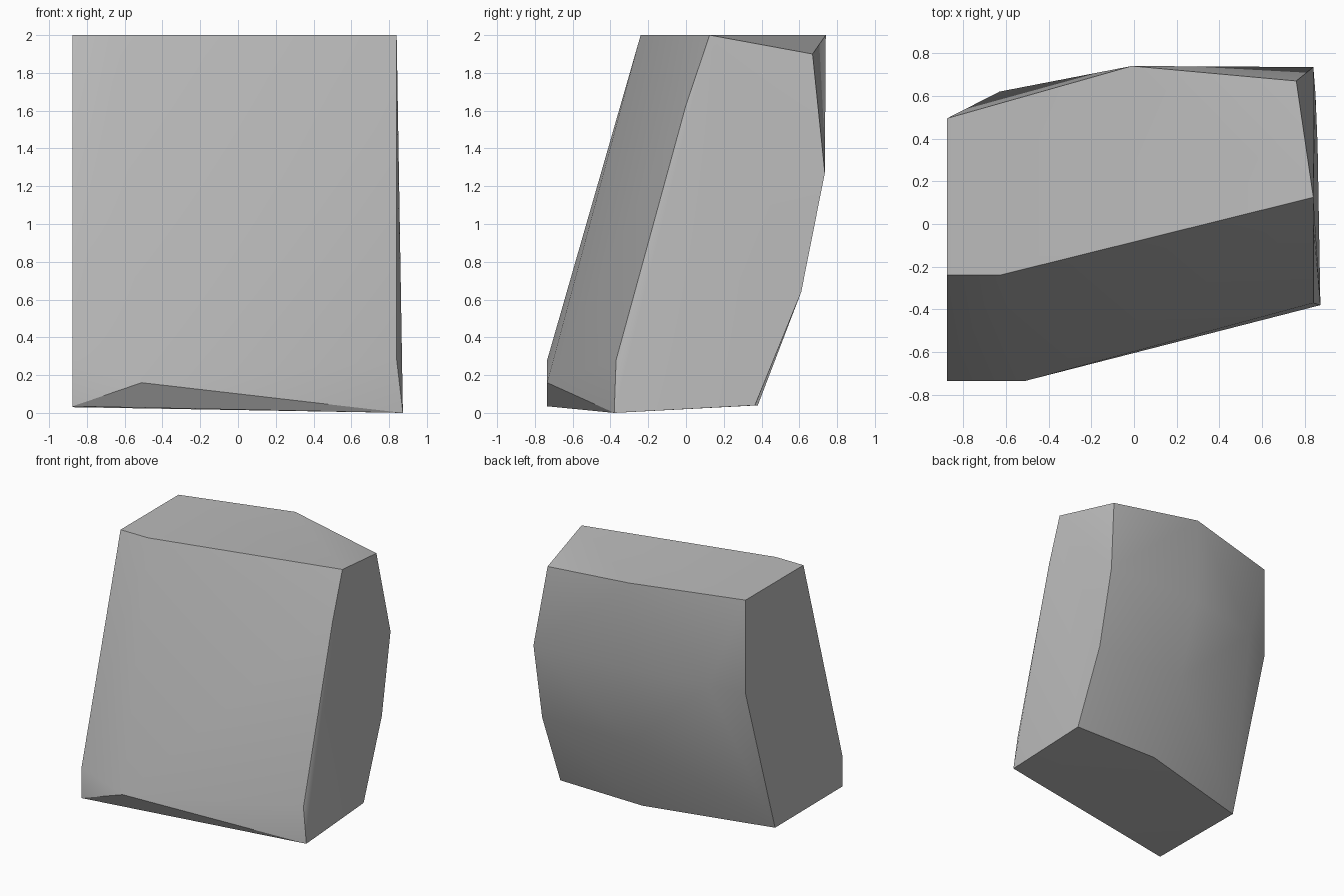
import bpy
import bmesh
import math

# Remove the default cube if present
default_cube = bpy.data.objects.get("Cube")
if default_cube:
    bpy.data.objects.remove(default_cube, do_unlink=True)


def flat_material(name, color):
    material = bpy.data.materials.new(name)
    material.use_nodes = True
    material.diffuse_color = color
    shader = material.node_tree.nodes["Principled BSDF"]
    shader.inputs["Base Color"].default_value = color
    return material


def hull_object(name, points, material):
    """Wrap corner points in a convex shell and merge its coplanar triangles."""
    bm = bmesh.new()
    for point in points:
        bm.verts.new(point)
    result = bmesh.ops.convex_hull(bm, input=bm.verts)
    loose = {item for item in result["geom_interior"] + result["geom_unused"]
             if isinstance(item, bmesh.types.BMVert)}
    bmesh.ops.delete(bm, geom=list(loose), context="VERTS")
    bmesh.ops.dissolve_limit(bm, angle_limit=math.radians(0.5),
                             verts=bm.verts, edges=bm.edges)
    bmesh.ops.recalc_face_normals(bm, faces=bm.faces)
    mesh = bpy.data.meshes.new(name)
    bm.to_mesh(mesh)
    bm.free()
    mesh.materials.append(material)
    obj = bpy.data.objects.new(name, mesh)
    bpy.context.collection.objects.link(obj)
    return obj


left_x, right_x = -0.875, 0.84

# Level top rim, with one chipped corner at the back
top_rim = [(x, y, 2) for x, y in (
    (left_x, -0.24), (-0.63, -0.24), (right_x, 0.125),
    (-0.01, 0.74), (left_x, 0.495))]
chipped_corner = [(0.76, 0.67, 1.9)]

# Leaning front edges and the undercut at the foot
front_corners = [
    (right_x, 0, 1.63), (right_x, -0.37, 0.28), (0.873, -0.38, 0),
    (left_x, -0.735, 0.28), (left_x, -0.735, 0.035), (-0.51, -0.735, 0.16)]

# Bulging back, row by row down to the base
back_corners = [
    (right_x, 0.735, 1.27), (0, 0.73, 1.3), (-0.63, 0.62, 1.3), (left_x, 0.495, 1.25),
    (0.85, 0.61, 0.64), (0.05, 0.61, 0.66),
    (0.86, 0.365, 0.04), (0.12, 0.38, 0.04), (left_x, 0.12, 0.03)]

stone = flat_material("stone_gray", (0.5, 0.5, 0.5, 1))
block = hull_object("stone_block",
                    top_rim + chipped_corner + front_corners + back_corners, stone)

# Smooth the gentle bends and keep the main edges sharp
bpy.ops.object.select_all(action="DESELECT")
block.select_set(True)
bpy.context.view_layer.objects.active = block
bpy.ops.object.shade_smooth_by_angle(angle=math.radians(30))
